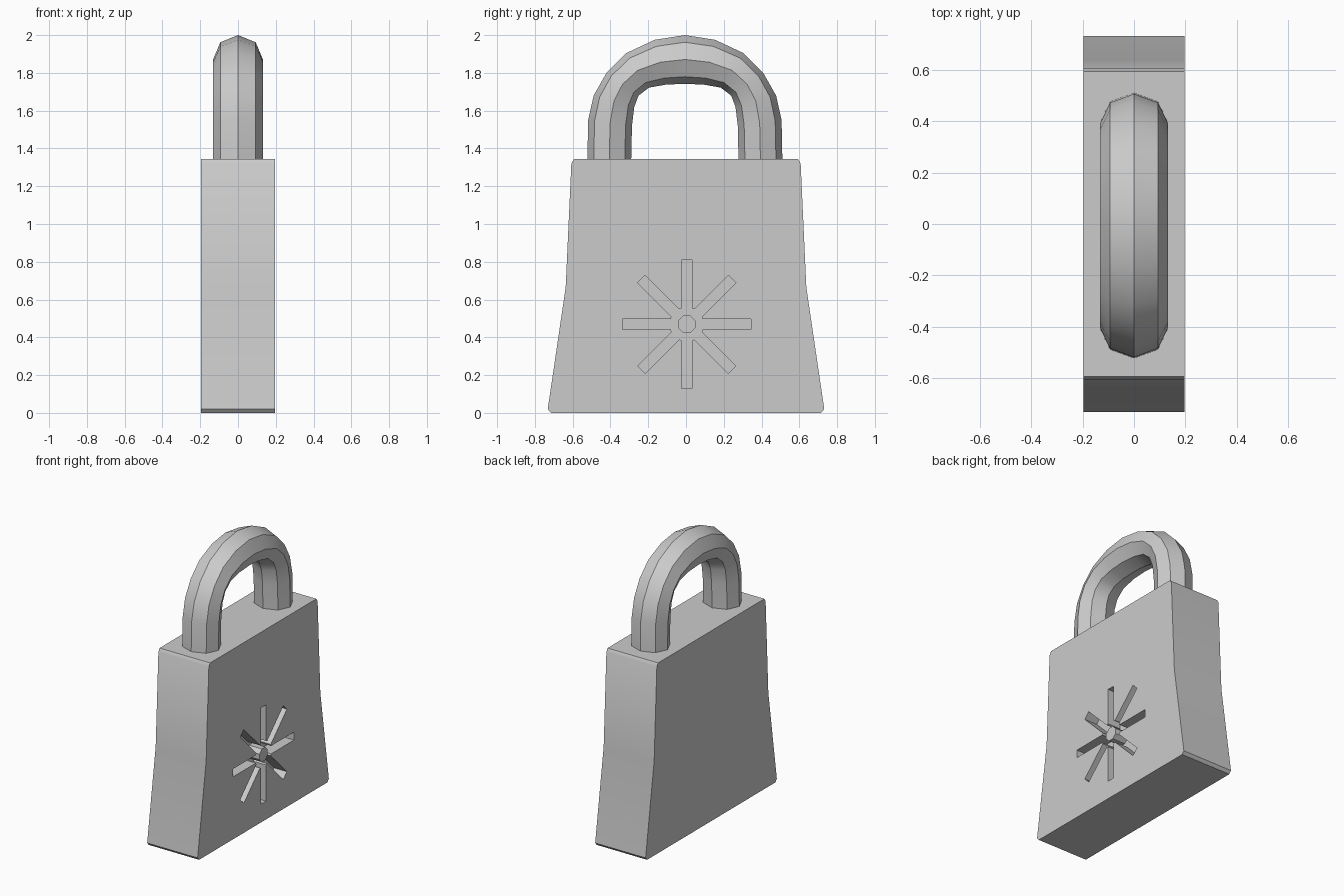
import bpy
import math

default = bpy.data.objects.get("Cube")
if default:
    bpy.data.objects.remove(default, do_unlink=True)

GREY = (0.6, 0.6, 0.6, 1.0)
grey = bpy.data.materials.new("grey metal")
grey.use_nodes = True
grey.diffuse_color = GREY
grey.node_tree.nodes["Principled BSDF"].inputs["Base Color"].default_value = GREY

HALF = 0.197              # half thickness of the body
DEPTH = 0.1               # depth of the engraving
CY, CZ = 0.004, 0.469     # centre of the engraving


def loft(name, rings):
    """Skin a list of equal rings and cap both ends."""
    n = len(rings[0])
    verts = [p for ring in rings for p in ring]
    faces = [(i * n + j, i * n + (j + 1) % n, (i + 1) * n + (j + 1) % n, (i + 1) * n + j)
             for i in range(len(rings) - 1) for j in range(n)]
    faces += [tuple(range(n)), tuple(range(len(verts) - n, len(verts)))]
    mesh = bpy.data.meshes.new(name)
    mesh.from_pydata(verts, [], faces)
    mesh.materials.append(grey)
    obj = bpy.data.objects.new(name, mesh)
    bpy.context.collection.objects.link(obj)
    select(obj)
    bpy.ops.object.mode_set(mode='EDIT')
    bpy.ops.mesh.select_all(action='SELECT')
    bpy.ops.mesh.normals_make_consistent(inside=False)
    bpy.ops.object.mode_set(mode='OBJECT')
    return obj


def select(obj):
    bpy.ops.object.select_all(action='DESELECT')
    obj.select_set(True)
    bpy.context.view_layer.objects.active = obj


def extrude(name, outline, x0, x1):
    """Extrude a (y, z) outline along x."""
    return loft(name, [[(x, y, z) for y, z in outline] for x in (x0, x1)])


def smooth(obj):
    select(obj)
    bpy.ops.object.shade_smooth_by_angle(angle=math.radians(30))


# Body: flared profile with small chamfers, mirrored in y
side = [(0.715, 0), (0.732, 0.02), (0.637, 0.665), (0.607, 1.32), (0.593, 1.343)]
outline = side + [(-y, z) for y, z in reversed(side)]
body = extrude("lock_body", outline, -HALF, HALF)

# Engraving: eight spokes around an open hub
star = []
for k in range(8):
    a = k * math.pi / 4
    for r, w in ((0.085, -0.028), (0.34, -0.028), (0.34, 0.028), (0.085, 0.028)):
        star.append((CY + r * math.cos(a) - w * math.sin(a),
                     CZ + r * math.sin(a) + w * math.cos(a)))
cutter = extrude("engraving_cutter", star, HALF - DEPTH, HALF + 0.1)
cutter.hide_render = True
cut = body.modifiers.new("engraving", 'BOOLEAN')
cut.operation = 'DIFFERENCE'
cut.solver = 'EXACT'
cut.object = cutter
select(body)
bpy.ops.object.modifier_apply(modifier=cut.name)
bpy.data.objects.remove(cutter, do_unlink=True)
smooth(body)

# Octagonal post in the hub
post = [(CY + 0.05 * math.cos((k + 0.5) * math.pi / 4),
         CZ + 0.05 * math.sin((k + 0.5) * math.pi / 4)) for k in range(8)]
smooth(extrude("engraving_post", post, HALF - DEPTH - 0.01, HALF))

# Shackle: octagonal section between an outer and an inner arch
outer = [(0.517, 1.3), (0.512, 1.55), (0.483, 1.68), (0.415, 1.8),
         (0.31, 1.905), (0.16, 1.975), (0, 2.0)]
inner = [(0.285, 1.3), (0.28, 1.52), (0.268, 1.62), (0.245, 1.68),
         (0.19, 1.722), (0.1, 1.738), (0, 1.742)]
pairs = list(zip(outer, inner))
pairs += [((-o[0], o[1]), (-i[0], i[1])) for o, i in reversed(pairs[:-1])]
rings = []
for (oy, oz), (iy, iz) in pairs:
    ring = []
    for k in range(8):
        a = k * math.pi / 4
        t = (1 + math.cos(a)) / 2
        ring.append((0.132 * math.sin(a), iy + (oy - iy) * t - 0.006, iz + (oz - iz) * t))
    rings.append(ring)
smooth(loft("shackle", rings))
